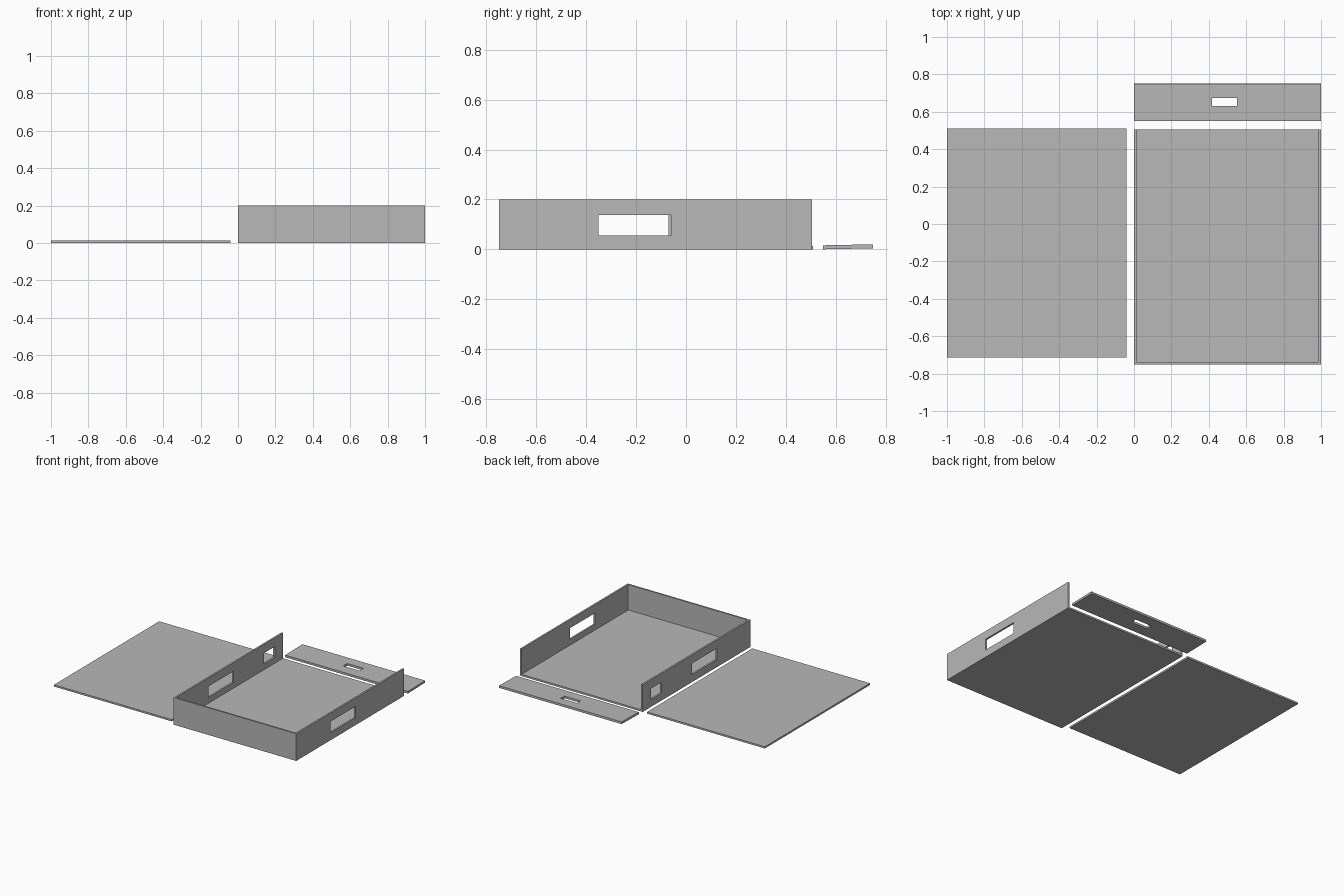
import bpy
import math

if "Cube" in bpy.data.objects:
    bpy.data.objects.remove(bpy.data.objects["Cube"])

T = 0.013  # board thickness

grey = bpy.data.materials.new("plain_grey")
grey.use_nodes = True
grey.diffuse_color = (0.48, 0.48, 0.48, 1)
grey.node_tree.nodes["Principled BSDF"].inputs["Base Color"].default_value = grey.diffuse_color


def block(name, low, high):
    """Box spanning two opposite corners."""
    bpy.ops.mesh.primitive_cube_add(size=1, location=[(a + b) / 2 for a, b in zip(low, high)])
    ob = bpy.context.object
    ob.name = name
    ob.scale = [b - a for a, b in zip(low, high)]
    bpy.ops.object.transform_apply(location=False, rotation=False, scale=True)
    ob.data.materials.append(grey)
    return ob


def cut(ob, low, high):
    """Cut a rectangular opening through a board."""
    cutter = block("cutter", low, high)
    cutter.hide_render = True
    mod = ob.modifiers.new("opening", "BOOLEAN")
    mod.operation = "DIFFERENCE"
    mod.solver = "EXACT"
    mod.object = cutter
    bpy.context.view_layer.objects.active = ob
    bpy.ops.object.modifier_apply(modifier=mod.name)
    bpy.data.objects.remove(cutter)


# Tray: floor, closed front, open back
FRONT, BACK, H = -0.75, 0.505, 0.2
block("tray_floor", (T, FRONT + T, 0), (1 - T, BACK, T))
block("tray_front", (T, FRONT, 0), (1 - T, FRONT + T, H))
left = block("tray_left_wall", (1 - T, FRONT, 0), (1, BACK, H))
right = block("tray_right_wall", (0, FRONT, 0), (T, BACK, H))

# Hand holes in both walls, plus a small opening near the back
cut(left, (0.9, -0.35, 0.055), (1.1, -0.06, 0.138))
cut(right, (-0.1, -0.36, 0.055), (0.1, -0.07, 0.138))
cut(right, (-0.1, 0.285, 0.055), (0.1, 0.41, 0.135))

# Loose lid lying beside the tray
block("lid", (-1, -0.715, 0), (-0.04, 0.51, T))

# Loose back panel with a slot, lying slightly tilted
panel = block("back_panel", (0, 0.55, 0.002), (1, 0.75, 0.018))
cut(panel, (0.417, 0.63, -0.1), (0.55, 0.675, 0.1))
panel.rotation_euler.x = math.radians(1.1)
